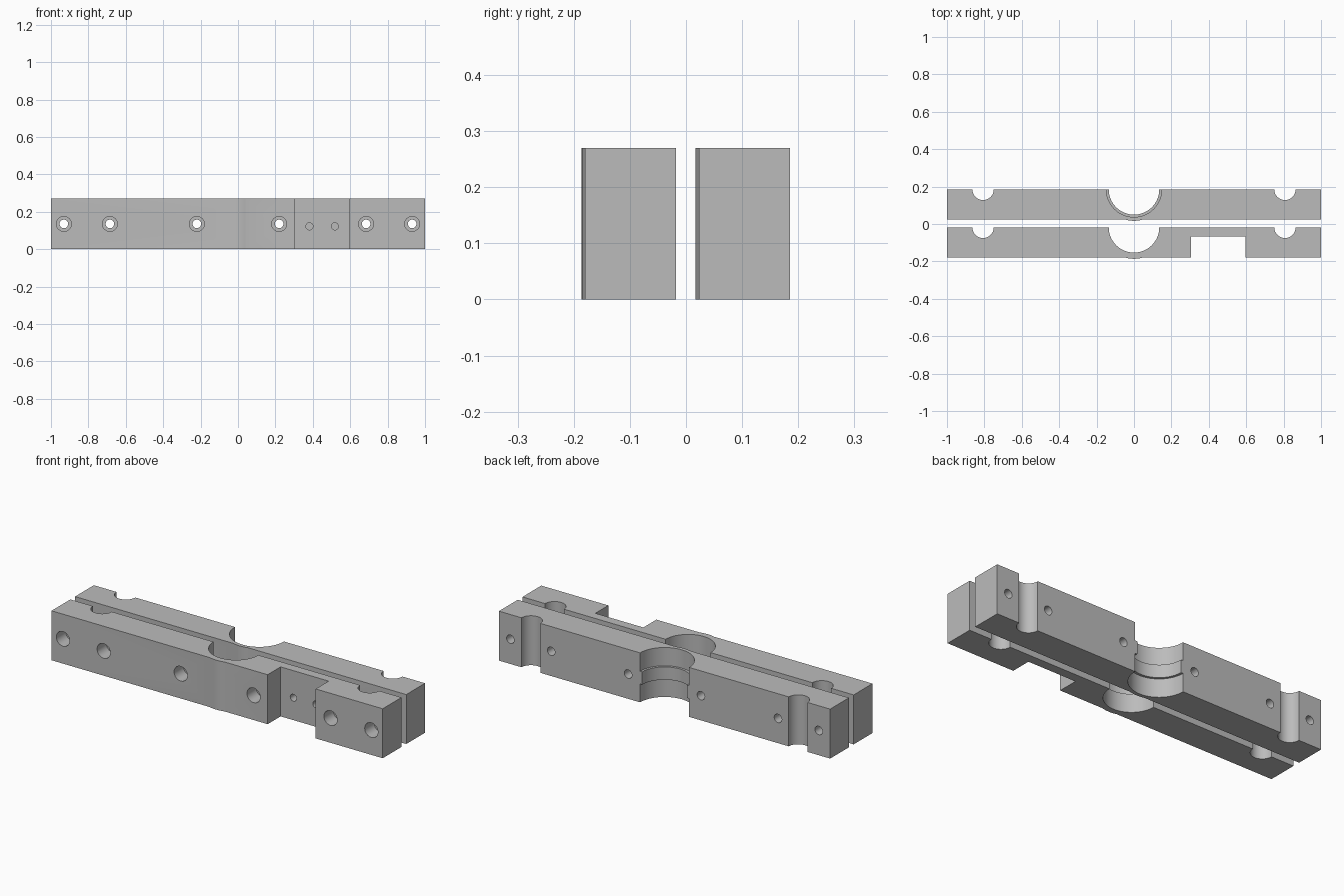
import bpy, bmesh, math
from mathutils import Matrix

if "Cube" in bpy.data.objects:
    bpy.data.objects.remove(bpy.data.objects["Cube"], do_unlink=True)

HEIGHT, DEPTH, MID = 0.27, 0.162, 0.135
BOSS, BORE, WIDE = 0.168, 0.135, 0.148
BOLTS = (0.22, 0.685, 0.931)

grey = bpy.data.materials.new("light grey metal")
grey.use_nodes = True
grey.diffuse_color = (0.5, 0.5, 0.5, 1)
grey.node_tree.nodes["Principled BSDF"].inputs["Base Color"].default_value = (0.5, 0.5, 0.5, 1)


def make_object(name, bm):
    bmesh.ops.recalc_face_normals(bm, faces=bm.faces)
    mesh = bpy.data.meshes.new(name)
    bm.to_mesh(mesh)
    bm.free()
    mesh.materials.append(grey)
    obj = bpy.data.objects.new(name, mesh)
    bpy.context.collection.objects.link(obj)
    return obj


def make_bar(name, face_y):
    """Bar whose rear mating face is at face_y, with a slight round boss in front."""
    half = math.acos(DEPTH / BOSS)
    outline = [(1, 0), (-1, 0), (-1, -DEPTH)]
    for i in range(13):
        a = half * (i / 6 - 1)
        outline.append((BOSS * math.sin(a), -BOSS * math.cos(a)))
    outline.append((1, -DEPTH))
    bm = bmesh.new()
    base = bm.faces.new([bm.verts.new((x, y + face_y, 0)) for x, y in outline])
    top = bmesh.ops.extrude_face_region(bm, geom=[base])["geom"]
    bmesh.ops.translate(bm, vec=(0, 0, HEIGHT),
                        verts=[v for v in top if isinstance(v, bmesh.types.BMVert)])
    return make_object(name, bm)


def cut(target, bm):
    """Subtract a shape from the target and discard the cutter."""
    cutter = make_object("cutter", bm)
    cutter.hide_render = True
    mod = target.modifiers.new("cut", "BOOLEAN")
    mod.operation, mod.solver, mod.object = "DIFFERENCE", "EXACT", cutter
    bpy.context.view_layer.objects.active = target
    bpy.ops.object.modifier_apply(modifier=mod.name)
    bpy.data.objects.remove(cutter, do_unlink=True)


def cut_upright(target, x, y, radius, z0=-0.1, z1=0.4):
    bm = bmesh.new()
    bmesh.ops.create_cone(bm, cap_ends=True, segments=64, radius1=radius, radius2=radius,
                          depth=z1 - z0, matrix=Matrix.Translation((x, y, (z0 + z1) / 2)))
    cut(target, bm)


def cut_hole(target, x, z, radius, y0, y1):
    bm = bmesh.new()
    place = Matrix.Translation((x, (y0 + y1) / 2, z)) @ Matrix.Rotation(math.pi / 2, 4, "X")
    bmesh.ops.create_cone(bm, cap_ends=True, segments=32, radius1=radius, radius2=radius,
                          depth=y1 - y0, matrix=place)
    cut(target, bm)


front = make_bar("front_clamp_bar", -0.018)
back = make_bar("back_clamp_bar", 0.185)

# Central bore: front half has a groove, back half has a matching ridge
cut_upright(front, 0, -0.018, BORE)
cut_upright(front, 0, -0.018, WIDE, 0.1, 0.17)
cut_upright(back, 0, 0.185, BORE)
cut_upright(back, 0, 0.185, WIDE, -0.1, 0.1)
cut_upright(back, 0, 0.185, WIDE, 0.17, 0.4)

# Guide rod channels and bolt holes, mirrored on both sides
for side in (-1, 1):
    for bar, face_y in ((front, -0.018), (back, 0.185)):
        cut_upright(bar, side * 0.807, face_y, 0.057)
        for x in BOLTS:
            cut_hole(bar, side * x, MID, 0.023, face_y - 0.19, face_y + 0.015)
    for x in BOLTS:
        cut_hole(front, side * x, MID, 0.04, -0.3, -0.1)

# Mounting recess with two small holes through its wall
recess = bmesh.new()
bmesh.ops.create_cube(recess, size=1, matrix=Matrix.Translation((0.45, -0.168, MID))
                      @ Matrix.Diagonal((0.29, 0.2, 0.6, 1)))
cut(front, recess)
for x in (0.382, 0.518):
    cut_hole(front, x, 0.122, 0.019, -0.1, 0.005)

# Smooth the curved walls, keep machined edges crisp
for bar in (front, back):
    bpy.ops.object.select_all(action="DESELECT")
    bar.select_set(True)
    bpy.context.view_layer.objects.active = bar
    bpy.ops.object.shade_smooth_by_angle(angle=math.radians(30))
